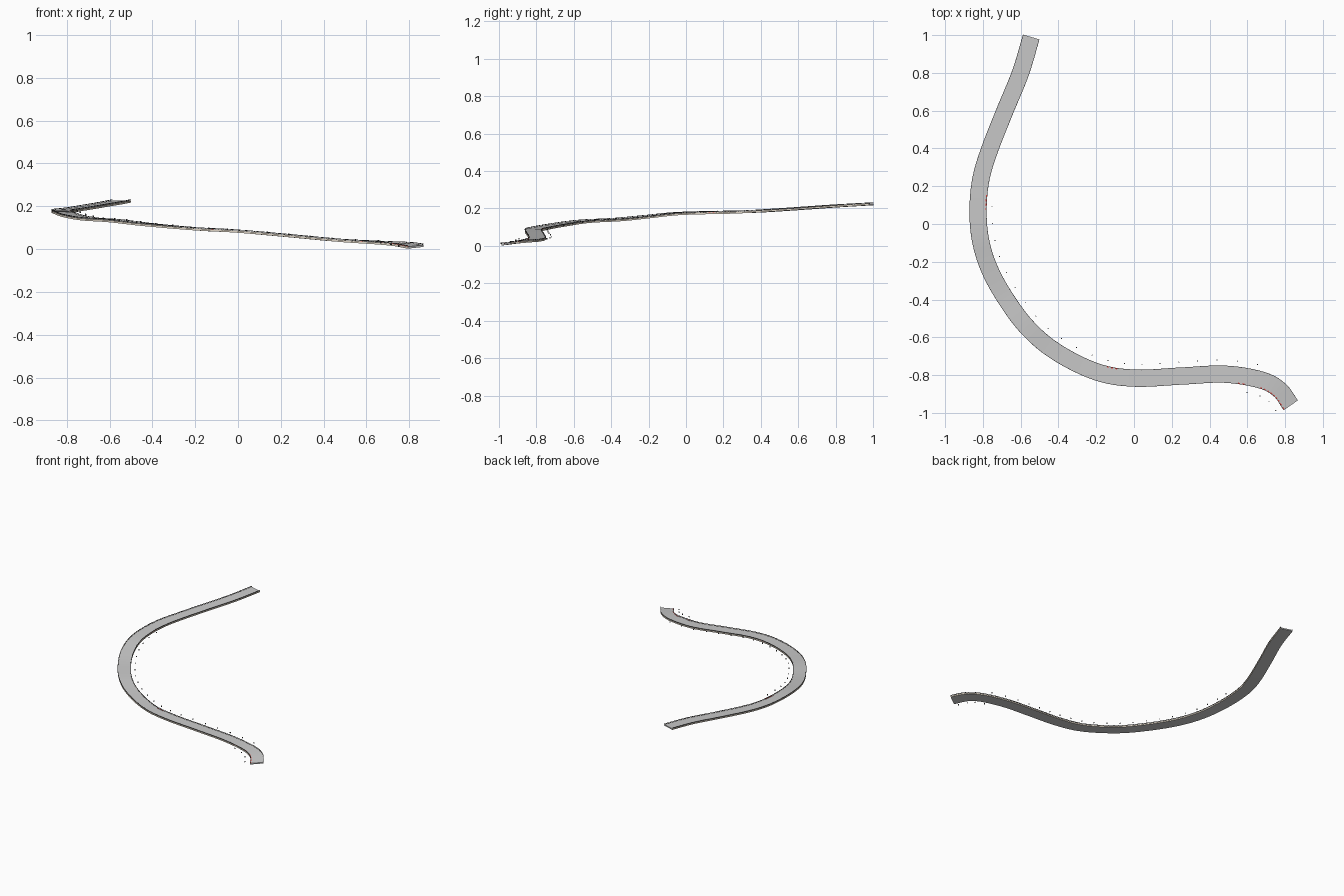
import bpy, bmesh
from mathutils import Vector

if "Cube" in bpy.data.objects:
    bpy.data.objects.remove(bpy.data.objects["Cube"])

# centre line of the road: x, y, z, bank (height change of the left edge)
PATH = [(.83, -.96, .015, -.004), (.77, -.878, .024, -.003), (.67, -.825, .031, -.001),
        (.48, -.795, .042, 0), (.25, -.805, .063, 0), (0, -.816, .085, 0),
        (-.2, -.782, .096, .001), (-.415, -.675, .115, .001), (-.57, -.542, .133, .001),
        (-.695, -.37, .142, .001), (-.775, -.215, .157, .001), (-.817, -.06, .173, .001),
        (-.825, .1, .179, .001), (-.808, .25, .182, .001), (-.762, .4, .188, 0),
        (-.683, .6, .201, 0), (-.601, .8, .215, 0), (-.544, .99, .226, 0)]
HALF = .045
THICK = .009


def smooth_path(points, steps=8):
    p = [Vector(q) for q in points]
    p = [2 * p[0] - p[1]] + p + [2 * p[-1] - p[-2]]
    out = []
    for i in range(1, len(p) - 2):
        a, b, c, d = p[i - 1:i + 3]
        for k in range(steps):
            t = k / steps
            out.append(.5 * (2 * b + (c - a) * t + (2 * a - 5 * b + 4 * c - d) * t ** 2
                             + (3 * b - a - 3 * c + d) * t ** 3))
    return out + [p[-2]]


LINE = smooth_path(PATH)
DIST = [0.0]
for a, b in zip(LINE, LINE[1:]):
    DIST.append(DIST[-1] + (b.xyz - a.xyz).length)


def frame(i):
    """Centre, left vector (banked) and forward vector at a station."""
    c = LINE[i]
    f = (LINE[min(i + 1, len(LINE) - 1)] - LINE[max(i - 1, 0)]).xyz.normalized()
    side = Vector((-f.y, f.x, 0)).normalized()
    side.z = c.w / HALF
    return c.xyz, side, f


def at(s):
    """Interpolated frame at a distance along the road."""
    i = max(k for k in range(len(DIST) - 1) if DIST[k] <= s)
    t = (s - DIST[i]) / (DIST[i + 1] - DIST[i])
    return [u.lerp(v, t) for u, v in zip(frame(i), frame(i + 1))]


def material(name, col):
    m = bpy.data.materials.new(name)
    m.diffuse_color = (*col, 1)
    m.use_nodes = True
    m.node_tree.nodes["Principled BSDF"].inputs["Base Color"].default_value = m.diffuse_color
    return m


def finish(name, bm, mat=None):
    bmesh.ops.recalc_face_normals(bm, faces=bm.faces)
    me = bpy.data.meshes.new(name)
    bm.to_mesh(me)
    bm.free()
    ob = bpy.data.objects.new(name, me)
    bpy.context.collection.objects.link(ob)
    if mat:
        me.materials.append(mat)
    return ob


def sweep(name, x0, x1, z0, z1, mat=None):
    """Rectangular section carried along the road."""
    bm = bmesh.new()
    rings = []
    for i in range(len(LINE)):
        c, side, f = frame(i)
        rings.append([bm.verts.new(c + side * x + Vector((0, 0, z)))
                      for x, z in ((x0, z0), (x1, z0), (x1, z1), (x0, z1))])
    for r, q in zip(rings, rings[1:]):
        for k in range(4):
            bm.faces.new((r[k], r[(k + 1) % 4], q[(k + 1) % 4], q[k]))
    bm.faces.new(rings[0])
    bm.faces.new(rings[-1])
    return finish(name, bm, mat)


def blocks(name, places, size, z0, mat):
    """Small boxes (width, length, height) at (distance, offset) places."""
    bm = bmesh.new()
    w, l, h = size
    for s, off in places:
        c, side, f = at(s)
        base = c + side * off
        v = [bm.verts.new(base + side * (w * x) + f * (l * y) + Vector((0, 0, z0 + h * z)))
             for z in (0, 1) for x, y in ((-.5, -.5), (.5, -.5), (.5, .5), (-.5, .5))]
        for face in ((0, 1, 2, 3), (4, 5, 6, 7), (0, 1, 5, 4), (1, 2, 6, 5), (2, 3, 7, 6), (3, 0, 4, 7)):
            bm.faces.new([v[k] for k in face])
    return finish(name, bm, mat)


def spaced(start, end, step):
    return [start + k * step for k in range(int((end - start) / step) + 1)]


dark = material("dark_metal", (.07, .07, .07))
beige = material("beige_edge", (.72, .65, .55))
red = material("red_curb", (.8, .06, .05))
white = material("white_curb", (.9, .9, .9))

# road surface slab
sweep("road", -HALF + .002, HALF - .002, -THICK, 0)

# beige edges and guard rails on both sides
for label, sgn in (("left", 1), ("right", -1)):
    sweep(label + "_road_edge", sgn * (HALF - .002), sgn * HALF, -THICK, .0005, beige)
    sweep(label + "_guard_rail", sgn * (HALF - .002), sgn * (HALF + .0005), .003, .006, dark)
    blocks(label + "_rail_posts", [(s, sgn * (HALF - .002)) for s in spaced(.01, DIST[-1] - .01, .035)],
           (.0015, .002, .0065), 0, dark)

# striped curbs on the inside of the bends
runs = [(.005, .22, HALF - .004), (.30, .34, HALF - .004),
        (.99, 1.05, -HALF + .004), (2.23, 2.32, -HALF + .004)]
for name, mat, shift in (("red_curbs", red, 0), ("white_curbs", white, .012)):
    blocks(name, [(s + shift + .004, o) for a, b, o in runs for s in spaced(a, b, .024)],
           (.006, .012, .0015), 0, mat)

# marker posts standing beside the bends
markers = [(s, -.074) for s in spaced(.25, 2.25, .1)] + [(s, .082) for s in spaced(.02, .32, .085)]
blocks("marker_posts", markers, (.005, .005, .008), 0, dark)
